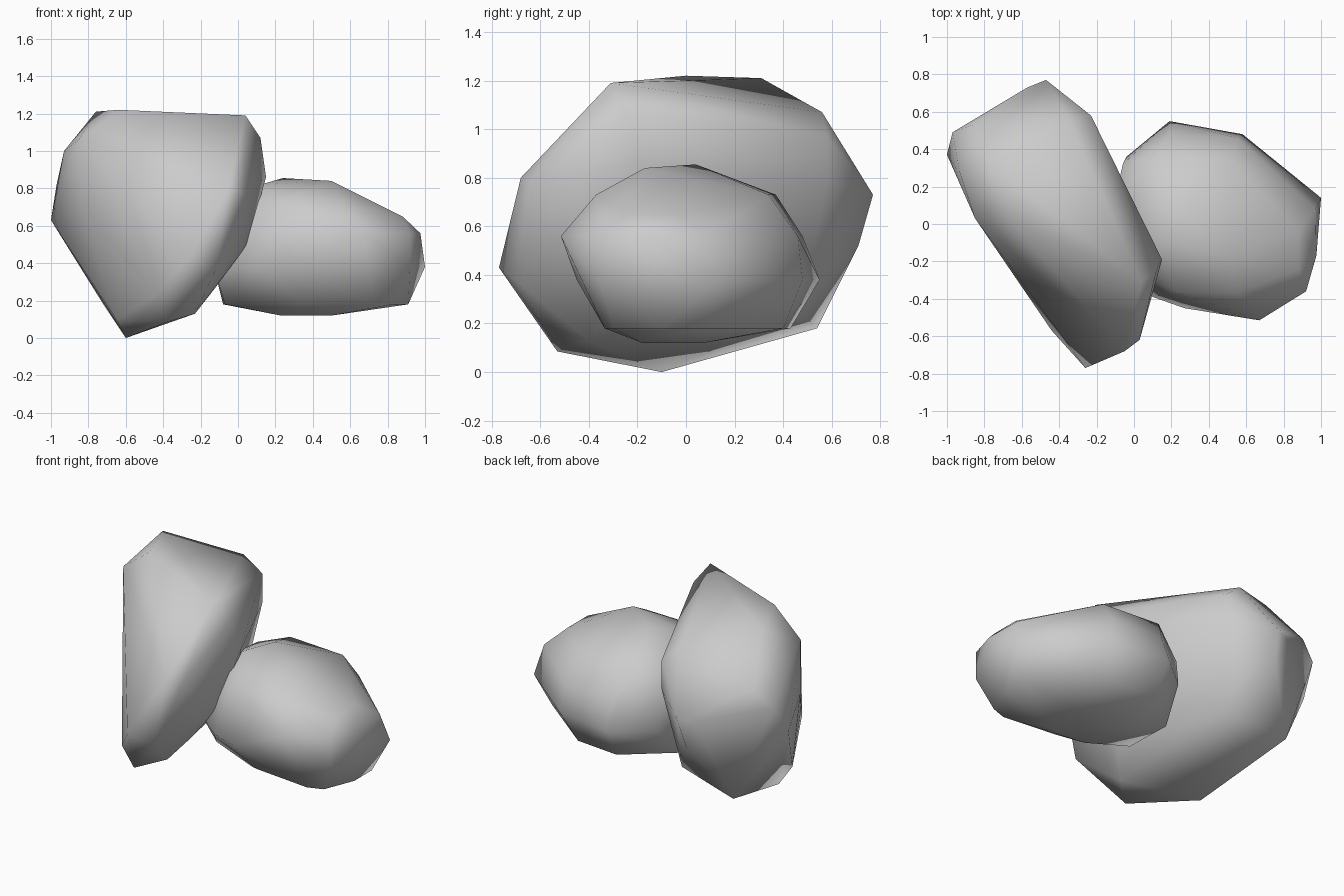
import bpy, bmesh, math


def rock(name, corners):
    """Wrap a faceted stone around a handful of corner points."""
    bm = bmesh.new()
    for c in corners:
        bm.verts.new(c)
    bmesh.ops.convex_hull(bm, input=bm.verts[:])
    loose = [v for v in bm.verts if not v.link_faces]
    bmesh.ops.delete(bm, geom=loose, context='VERTS')
    bmesh.ops.recalc_face_normals(bm, faces=bm.faces[:])
    mesh = bpy.data.meshes.new(name)
    bm.to_mesh(mesh)
    bm.free()
    ob = bpy.data.objects.new(name, mesh)
    bpy.context.collection.objects.link(ob)
    bpy.ops.object.select_all(action='DESELECT')
    ob.select_set(True)
    bpy.context.view_layer.objects.active = ob
    bpy.ops.object.shade_smooth_by_angle(angle=math.radians(80))
    return ob


def ring(z, *xy):
    """Corner points of one level of a stone."""
    return [(x, y, z) for x, y in xy]


# Tall leaning slab
rock("large_rock", [
    # top
    (-0.64, 0.0, 1.22), (-0.76, 0.31, 1.21), (0.04, -0.31, 1.19),
    (-0.35, 0.56, 1.07), (-0.23, 0.58, 0.97), (-0.86, 0.53, 0.92),
    (-0.93, 0.27, 1.0), (-0.85, 0.03, 1.06), (0.12, -0.25, 1.07),
    # waist
    (0.15, -0.19, 0.86), (0.03, -0.62, 0.77), (-0.05, -0.68, 0.8),
    (-0.26, -0.77, 0.43), (-0.84, 0.02, 0.7), (-0.62, -0.3, 0.41),
    (-1.0, 0.37, 0.63), (-0.97, 0.49, 0.82), (-0.57, 0.73, 0.72),
    (-0.47, 0.77, 0.73), (-0.23, 0.58, 0.78), (-0.5, 0.71, 0.52),
    # base
    (0.05, -0.28, 0.5), (-0.12, -0.68, 0.36), (-0.12, -0.3, 0.27),
    (-0.44, -0.57, 0.23), (-0.3, 0.47, 0.25), (-0.72, 0.54, 0.18),
    (-0.23, -0.4, 0.13), (-0.65, -0.17, 0.1), (-0.38, -0.53, 0.085),
    (-0.6, -0.1, 0.0),
])

# Low rounded boulder leaning on the slab
rock("small_rock",
     ring(0.12, (0.23, -0.18), (0.5, -0.18), (0.5, 0.07), (0.23, 0.07))
     + ring(0.18, (-0.07, -0.12), (0.35, -0.295), (0.73, -0.335),
            (0.83, -0.3), (0.91, -0.1), (0.91, 0.08), (0.5, 0.4),
            (0.2, 0.43), (-0.08, 0.2))
     + ring(0.38, (-0.13, -0.2), (0.1, -0.39), (0.27, -0.45), (0.92, -0.36),
            (1.0, 0.14), (0.58, 0.48), (0.19, 0.55), (-0.04, 0.36))
     + ring(0.56, (0.67, -0.515), (0.92, -0.36), (0.975, -0.17),
            (0.97, 0.08), (0.55, 0.46), (0.19, 0.48), (-0.06, 0.32),
            (-0.13, 0.0))
     + ring(0.73, (0.55, -0.37), (0.22, -0.36), (-0.03, -0.1), (0.0, 0.2),
            (0.12, 0.37), (0.52, 0.34))
     + [(0.88, -0.24, 0.65), (0.88, -0.04, 0.65), (0.12, -0.1, 0.82),
        (0.24, 0.04, 0.855), (0.5, -0.17, 0.84)])
